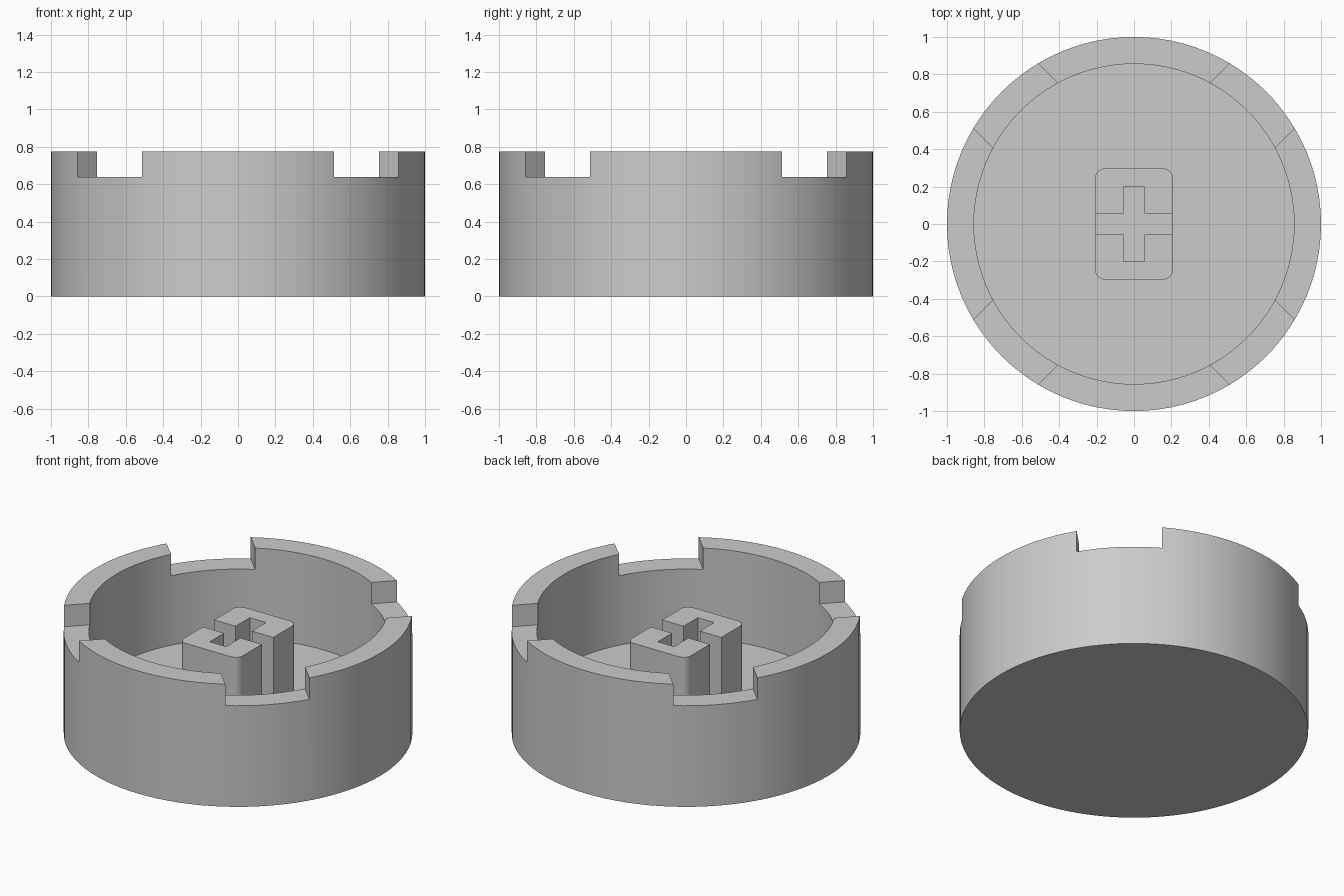
import bpy, bmesh, math
from mathutils import Matrix

cube = bpy.data.objects.get("Cube")
if cube:
    bpy.data.objects.remove(cube)

OUTER, INNER = 1.0, 0.856
HEIGHT, NOTCH_Z, FLOOR_Z = 0.776, 0.64, 0.2
NOTCH_HALF = 0.245
STEM_X, STEM_Y, STEM_Z = 0.207, 0.297, 0.64
SLOT_HALF, SLOT_END, SLOT_Z, CORNER = 0.057, 0.2, 0.24, 0.05

grey = bpy.data.materials.new("grey plastic")
grey.use_nodes = True
grey.diffuse_color = (0.6, 0.6, 0.6, 1)
grey.node_tree.nodes["Principled BSDF"].inputs["Base Color"].default_value = (0.6, 0.6, 0.6, 1)


def finish(name, bm):
    bmesh.ops.recalc_face_normals(bm, faces=bm.faces)
    mesh = bpy.data.meshes.new(name)
    bm.to_mesh(mesh)
    bm.free()
    mesh.materials.append(grey)
    obj = bpy.data.objects.new(name, mesh)
    bpy.context.collection.objects.link(obj)
    return obj


def cut_bar(target, name, length, width, bottom, degrees=0):
    """Cut a straight bar-shaped channel through the middle of the target, open at the top."""
    bm = bmesh.new()
    bmesh.ops.create_cube(bm, size=1, matrix=Matrix.Rotation(math.radians(degrees), 4, "Z")
                          @ Matrix.Translation((0, 0, bottom + 0.5))
                          @ Matrix.Diagonal((length, width, 1, 1)))
    cutter = finish(name, bm)
    cutter.hide_render = True
    cutter.hide_set(True)
    cutter.display_type = "WIRE"
    mod = target.modifiers.new(name, "BOOLEAN")
    mod.operation, mod.object, mod.solver = "DIFFERENCE", cutter, "EXACT"


# Round cup: a closed profile spun about z
bm = bmesh.new()
profile = [(0, 0), (OUTER, 0), (OUTER, HEIGHT), (INNER, HEIGHT), (INNER, FLOOR_Z), (0, FLOOR_Z)]
verts = [bm.verts.new((r, 0, z)) for r, z in profile]
edges = [bm.edges.new(pair) for pair in zip(verts, verts[1:])]
bmesh.ops.spin(bm, geom=verts + edges, cent=(0, 0, 0), axis=(0, 0, 1),
               angle=math.tau, steps=96)
bmesh.ops.remove_doubles(bm, verts=bm.verts, dist=0.0001)
cup = finish("cup", bm)

# Two crossed bars cut the four diagonal rim notches
cut_bar(cup, "notch_cutter_1", 3, 2 * NOTCH_HALF, NOTCH_Z, 45)
cut_bar(cup, "notch_cutter_2", 3, 2 * NOTCH_HALF, NOTCH_Z, 135)

# Stem: a rounded block standing on the cup floor
bm = bmesh.new()
outline = []
for sx, sy, start in ((1, 1, 0), (-1, 1, 90), (-1, -1, 180), (1, -1, 270)):
    for k in range(7):
        a = math.radians(start + 15 * k)
        outline.append(bm.verts.new((sx * (STEM_X - CORNER) + CORNER * math.cos(a),
                                     sy * (STEM_Y - CORNER) + CORNER * math.sin(a), FLOOR_Z)))
base = bm.faces.new(outline)
top = bmesh.ops.extrude_face_region(bm, geom=[base], use_keep_orig=True)["geom"]
bmesh.ops.translate(bm, verts=[v for v in top if isinstance(v, bmesh.types.BMVert)],
                    vec=(0, 0, STEM_Z - FLOOR_Z))
stem = finish("stem", bm)

# Cross-shaped socket, open at the stem's sides
cut_bar(stem, "wide_slot_cutter", 1, 2 * SLOT_HALF, SLOT_Z)
cut_bar(stem, "long_slot_cutter", 2 * SLOT_END, 2 * SLOT_HALF, SLOT_Z, 90)

# Smooth the round walls while keeping the edges sharp
bpy.ops.object.select_all(action="DESELECT")
for obj in (stem, cup):
    obj.select_set(True)
bpy.context.view_layer.objects.active = cup
bpy.ops.object.shade_smooth_by_angle(angle=math.radians(30))
